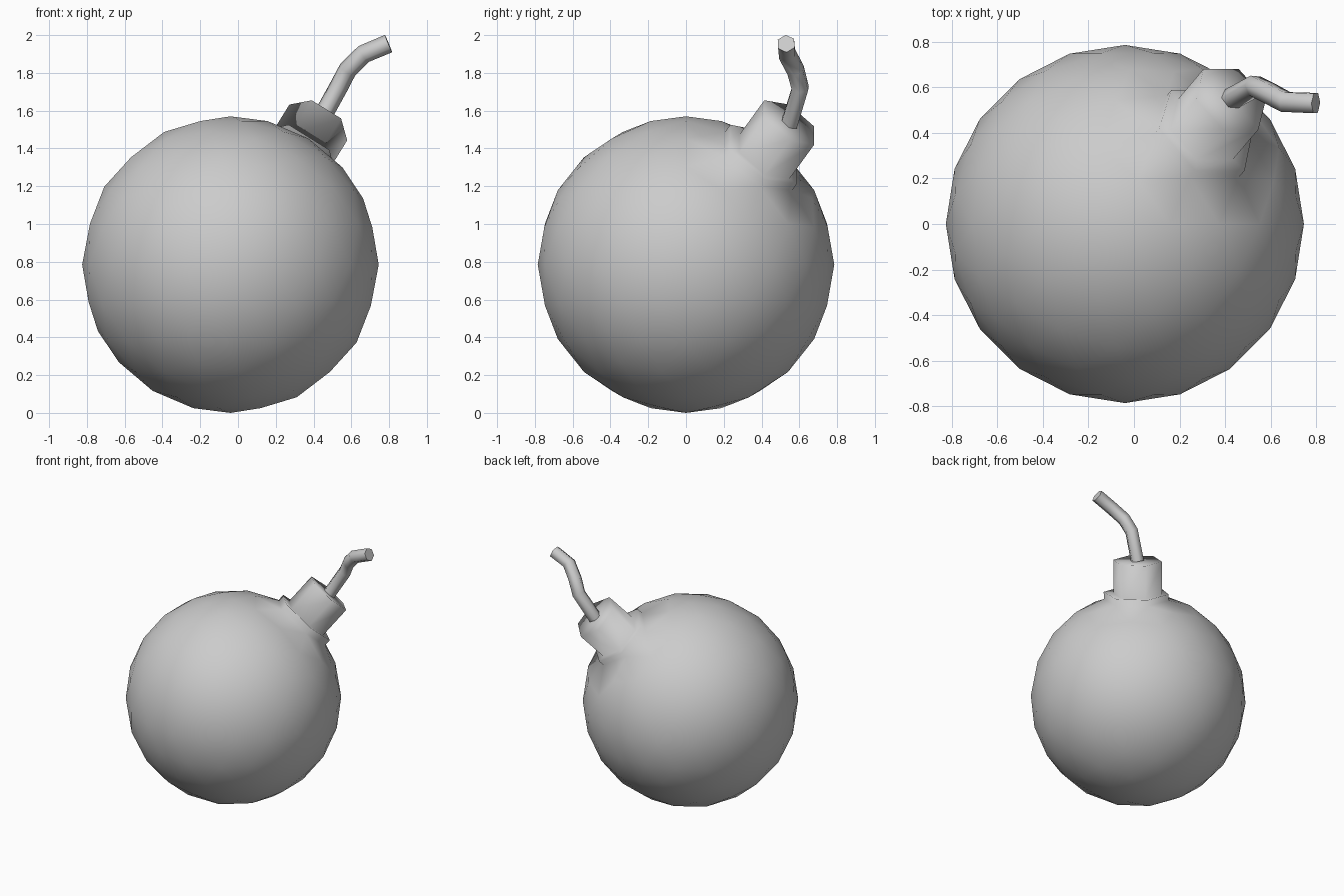
import bpy, bmesh
from mathutils import Vector

if "Cube" in bpy.data.objects:
    bpy.data.objects.remove(bpy.data.objects["Cube"])

CENTER = Vector((-0.04, 0, 0.785))
RADIUS = 0.785
AXIS = Vector((0.447, 0.526, 0.724)).normalized()


def raise_patch(bm, faces, height, radius=None):
    """Extrude the patch, flatten it at a height along the axis, optionally resize it."""
    ext = bmesh.ops.extrude_face_region(bm, geom=faces)["geom"]
    bmesh.ops.delete(bm, geom=faces, context="FACES_ONLY")
    for v in (g for g in ext if isinstance(g, bmesh.types.BMVert)):
        side = v.co - AXIS * v.co.dot(AXIS)
        if radius and side.length > 0.05:
            side = side.normalized() * radius
        v.co = AXIS * height + side
    return [g for g in ext if isinstance(g, bmesh.types.BMFace)]


# Round body with the hexagonal neck grown out of one vertex fan
bm = bmesh.new()
bmesh.ops.create_icosphere(bm, subdivisions=3, radius=RADIUS)
hub = max(bm.verts, key=lambda v: v.co.dot(AXIS))
AXIS = hub.co.normalized()
patch = list(hub.link_faces)
patch = raise_patch(bm, patch, 0.797)          # collar
patch = raise_patch(bm, patch, 0.79, 0.18)     # collar top
patch = raise_patch(bm, patch, 1.04, 0.18)     # neck
loose = [v for v in bm.verts if not v.link_faces]
bmesh.ops.delete(bm, geom=loose, context="VERTS")
wires = [e for e in bm.edges if not e.link_faces]
bmesh.ops.delete(bm, geom=wires, context="EDGES")
bmesh.ops.recalc_face_normals(bm, faces=bm.faces)
for f in bm.faces:
    f.smooth = True
mesh = bpy.data.meshes.new("round_body")
bm.to_mesh(mesh)
bm.free()
body = bpy.data.objects.new("round_body", mesh)
body.location = CENTER
bpy.context.collection.objects.link(body)

# Bent six-sided fuse
path = [(0.425, 0.547, 1.53), (0.53, 0.605, 1.72), (0.58, 0.58, 1.815),
        (0.665, 0.535, 1.90), (0.797, 0.53, 1.955)]
curve = bpy.data.curves.new("fuse", "CURVE")
curve.dimensions = "3D"
curve.bevel_depth = 0.05
curve.bevel_resolution = 1
curve.use_fill_caps = True
spline = curve.splines.new("POLY")
spline.points.add(len(path) - 1)
for p, co in zip(spline.points, path):
    p.co = (*co, 1)
spline.use_smooth = True
fuse = bpy.data.objects.new("fuse", curve)
bpy.context.collection.objects.link(fuse)
